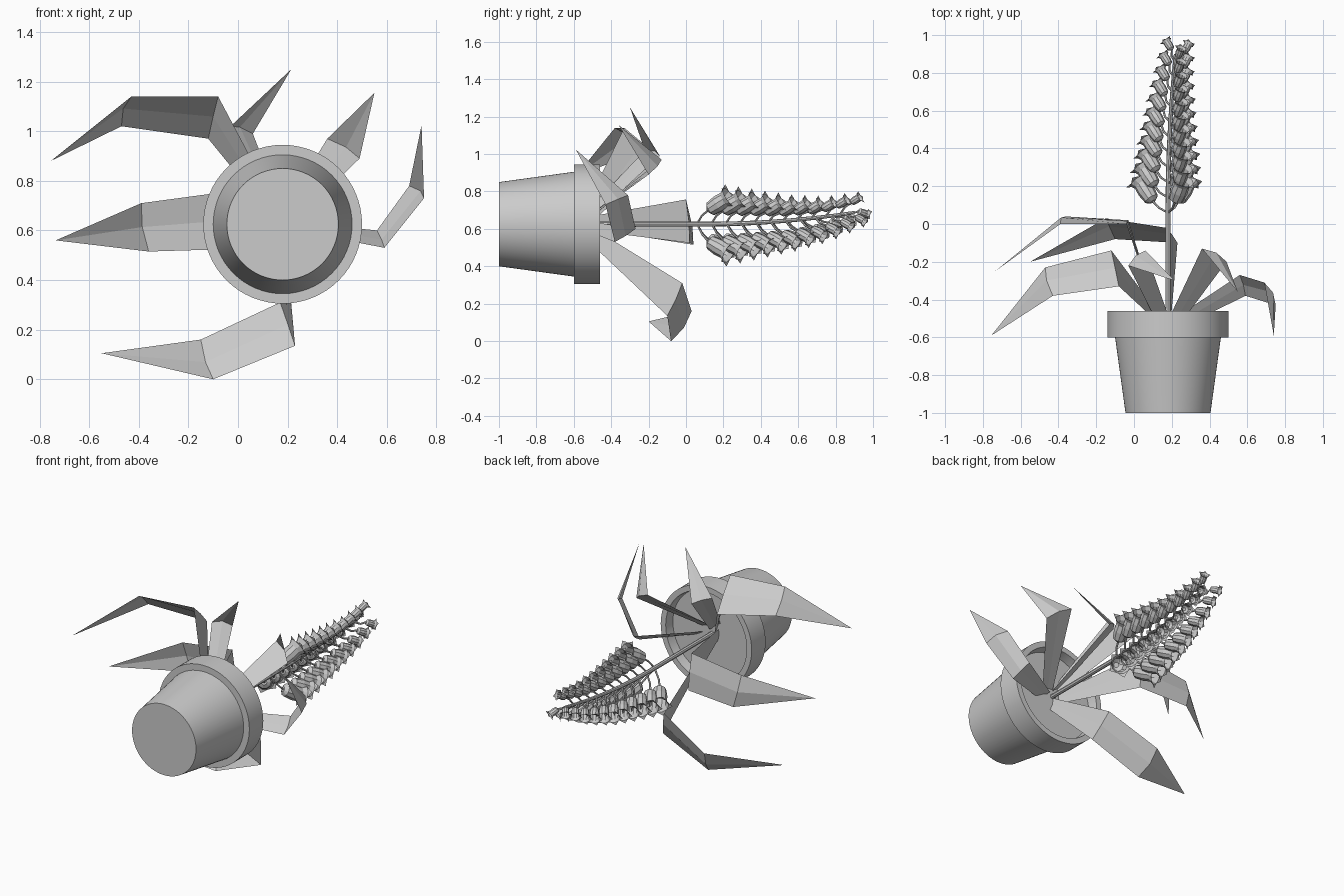
import bpy, bmesh, math
from mathutils import Vector

if "Cube" in bpy.data.objects:
    bpy.data.objects.remove(bpy.data.objects["Cube"])

grey = bpy.data.materials.new("plain grey")
grey.diffuse_color = (0.6, 0.6, 0.6, 1)
grey.use_nodes = True
grey.node_tree.nodes["Principled BSDF"].inputs["Base Color"].default_value = grey.diffuse_color
AX, AZ = 0.18, 0.625          # centre line of the pot, running along y


def make(name, bm, smooth=False):
    me = bpy.data.meshes.new(name)
    bm.to_mesh(me)
    bm.free()
    me.materials.append(grey)
    ob = bpy.data.objects.new(name, me)
    bpy.context.collection.objects.link(ob)
    if smooth:
        bpy.ops.object.select_all(action='DESELECT')
        ob.select_set(True)
        bpy.context.view_layer.objects.active = ob
        bpy.ops.object.shade_smooth_by_angle(angle=math.radians(35))
    return ob


def tube(bm, rings, sides, cap=(True, True)):
    """Skin rings given as (centre, direction, radius)."""
    loops = []
    for c, d, r in rings:
        d = Vector(d).normalized()
        u = d.cross(Vector((0, 0, 1))).normalized()
        v = u.cross(d)
        loops.append([bm.verts.new(Vector(c) + r * (u * math.cos(a) + v * math.sin(a)))
                      for a in [2 * math.pi * k / sides for k in range(sides)]])
    for a, b in zip(loops, loops[1:]):
        for k in range(sides):
            j = (k + 1) % sides
            bm.faces.new((a[k], b[k], b[j], a[j]))
    if cap[0]:
        bm.faces.new(loops[0])
    if cap[1]:
        bm.faces.new(loops[-1][::-1])
    return loops


# Pot with rim, open at the back end and closed by the soil
bm = bmesh.new()
profile = [(-1, .225), (-.6, .28), (-.6, .32), (-.46, .32), (-.46, .285), (-.53, .275)]
tube(bm, [((AX, y, AZ), (0, 1, 0), r) for y, r in profile], 64, (True, False))
bmesh.ops.recalc_face_normals(bm, faces=bm.faces)
make("pot", bm, True)
bm = bmesh.new()
tube(bm, [((AX, y, AZ), (0, 1, 0), .277) for y in (-.56, -.52)], 64)
bmesh.ops.recalc_face_normals(bm, faces=bm.faces)
make("soil", bm, True)


# Leaves: pairs of edge points from the knee outwards, then the tip
def leaf(name, pairs, tip, fold=.018):
    knee = (Vector(pairs[0][0]) + Vector(pairs[0][1])) / 2
    out = Vector((knee.x - AX, 0, knee.z - AZ)).normalized()
    root = Vector((AX, -.53, AZ)) + out * .04
    side = Vector(pairs[0][0]) - Vector(pairs[0][1])
    side = side.normalized() * .035
    rows = [(root + side, root - side)] + [(Vector(a), Vector(b)) for a, b in pairs]
    bm = bmesh.new()
    inner = Vector((AX, -.45, AZ))
    strips = []
    for n, (a, b) in enumerate(rows):
        m = (a + b) / 2
        nxt = Vector(tip) if n == len(rows) - 1 else (rows[n + 1][0] + rows[n + 1][1]) / 2
        nor = (nxt - m).cross(a - b).normalized()
        if nor.dot(inner - m) < 0:
            nor = -nor
        f = fold if n == len(rows) - 1 else fold * .3
        strips.append([bm.verts.new(p) for p in (a, m - nor * f, b)])
    for s, t in zip(strips, strips[1:]):
        for k in (0, 1):
            bm.faces.new((s[k], s[k + 1], t[k + 1], t[k]))
    end = bm.verts.new(tip)
    for k in (0, 1):
        bm.faces.new((strips[-1][k], strips[-1][k + 1], end))
    make(name, bm)


leaf("leaf_upper_left", [((-.12, -.14, .97), (-.08, -.33, 1.14)),
                         ((-.47, -.23, 1.02), (-.43, -.38, 1.14))], (-.755, -.59, .88))
leaf("leaf_top", [((-.03, -.22, 1.02), (.06, -.14, .99))], (.215, -.30, 1.25))
leaf("leaf_upper_right", [((.36, -.13, .97), (.49, -.2, .89))], (.55, -.36, 1.155))
leaf("leaf_right", [((.59, -.38, .53), (.56, -.27, .60)),
                    ((.75, -.43, .73), (.69, -.31, .78))], (.74, -.59, 1.025))
leaf("leaf_left", [((-.04, .0, .757), (-.03, .02, .525)),
                   ((-.39, .0, .71), (-.36, .04, .515))], (-.735, -.25, .56))
leaf("leaf_bottom", [((.17, -.02, .31), (.23, -.10, .135)),
                     ((-.15, .03, .16), (-.1, -.08, .0))], (-.55, -.2, .105))


# Flower stem, bending slightly near its end
def axis(y):
    t = max(0, (y - .1) / .85)
    return Vector((AX + .045 * t * t, y, AZ + .07 * t * t))


bm = bmesh.new()
ys = [-.53, .1, .25, .4, .55, .7, .8, .9]
tube(bm, [(axis(y), (0, 1, 0), .014 - .005 * k / 7) for k, y in enumerate(ys)], 8)
bmesh.ops.recalc_face_normals(bm, faces=bm.faces)
make("flower_stem", bm, True)


# Bell flowers in three rows around the stem, each on a short curved stalk
def along(values, t):
    f = t * (len(values) - 1)
    i = min(int(f), len(values) - 2)
    return values[i] + (values[i + 1] - values[i]) * (f - i)


def bell(bm, mouth, d, length, r):
    base = mouth - d * length
    rings = [(0, .3), (.12, .75), (.5, .9), (.82, .85), (1, 1.1)]
    loops = tube(bm, [(base + d * length * s, d, r * q) for s, q in rings], 10, (True, False))
    lip = loops[-1]
    for k in range(0, 10, 2):      # pointed petals curling outwards
        a, b, c = lip[k], lip[k + 1], lip[(k + 2) % 10]
        tip = bm.verts.new(mouth + (b.co - mouth) * 1.4 + d * length * .06)
        bm.faces.new((a, b, tip))
        bm.faces.new((b, c, tip))
    return base


# row: mouth x, mouth z (first flower to last), last mouth y, outward direction
ROWS = {
    "upper": ([.26, .255, .25, .25, .25], [.77, .75, .735, .735, .77], .93, (.3, .78, .5)),
    "right": ([.29, .287, .28, .28, .29], [.47, .50, .53, .57, .64], .955, (.4, .78, -.45)),
    "left": ([.03, .065, .095, .13, .17], [.495, .515, .54, .59, .675], .97, (-.5, .78, -.33)),
}
COUNT = 11
for name, (xs, zs, y_end, out) in ROWS.items():
    d = Vector(out).normalized()
    flowers, stalks = bmesh.new(), bmesh.new()
    for k in range(COUNT):
        t = k / (COUNT - 1)
        mouth = Vector((along(xs, t), .23 + (y_end - .23) * t, along(zs, t)))
        base = bell(flowers, mouth, d, .14 - .08 * t, .052 - .028 * t)
        start = axis(min(base.y - .06, .89))
        mid = (start + base) / 2 + Vector((d.x, -.1, d.z)) * .02
        tube(stalks, [(start, d, .006), (mid, d, .006), (base, d, .006)], 6)
    bmesh.ops.recalc_face_normals(stalks, faces=stalks.faces)
    bmesh.ops.recalc_face_normals(flowers, faces=flowers.faces)
    make(name + "_bells", flowers)
    make(name + "_stalks", stalks, True)
